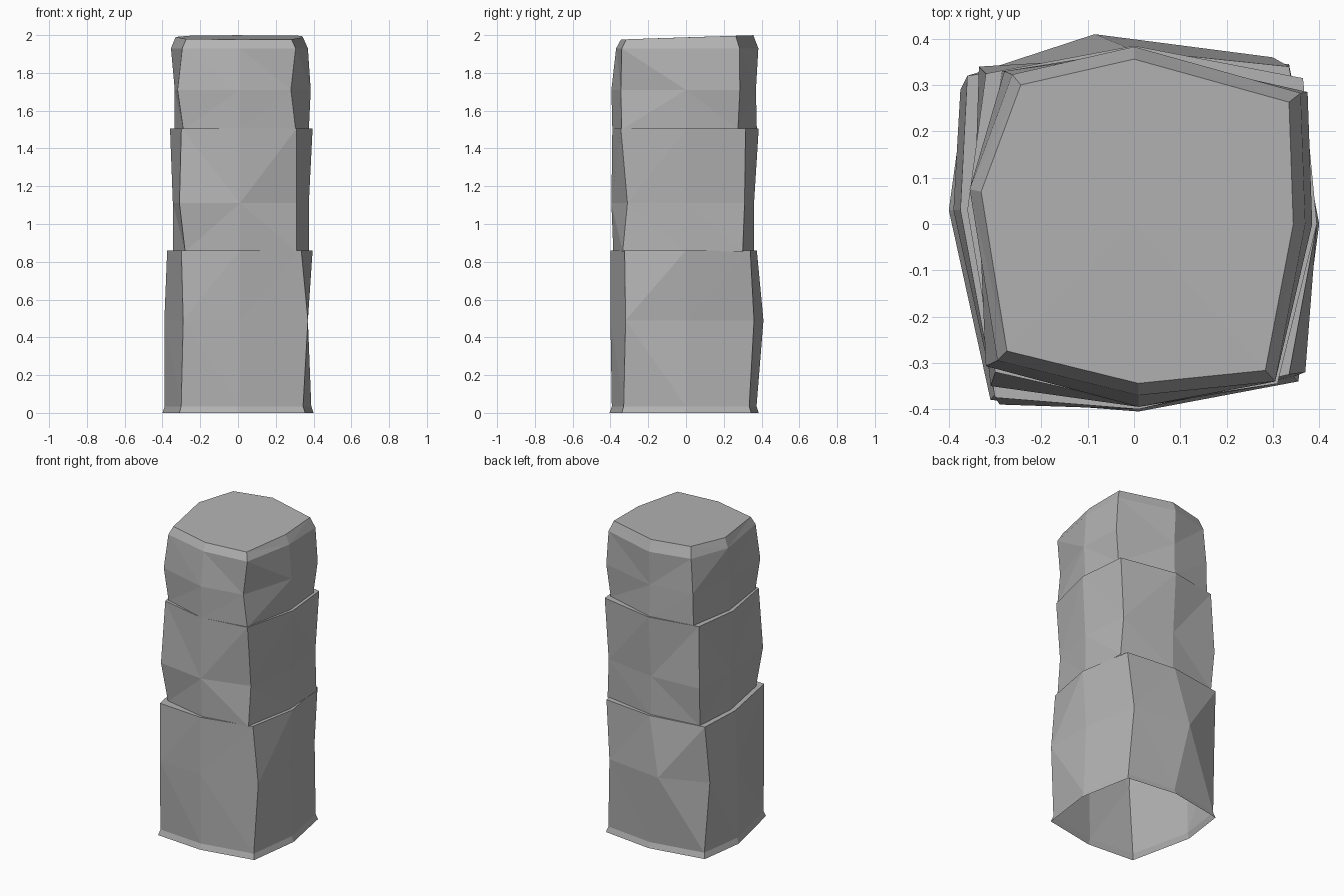
import bpy
import bmesh

cube = bpy.data.objects.get("Cube")
if cube:
    bpy.data.objects.remove(cube, do_unlink=True)

# Plain weathered stone
stone = bpy.data.materials.new("grey_stone")
stone.use_nodes = True
stone.diffuse_color = (0.45, 0.45, 0.45, 1)
shader = stone.node_tree.nodes["Principled BSDF"]
shader.inputs["Base Color"].default_value = stone.diffuse_color
shader.inputs["Roughness"].default_value = 0.9


def ring(z, corners, reach, left_drift=0.03, back_drift=0.0):
    """Eight-sided uneven section: four corners and the reach of each side's middle."""
    front_left, front_right, back_right, back_left = corners
    front, right, back, left = reach
    outline = [
        front_left, (0.01, -front), front_right, (right, 0),
        back_right, (back_drift, back), back_left, (-left, left_drift),
    ]
    return [(x, y, z) for x, y in outline]


def inset(section, scale, z, slope=0.0):
    """Scaled copy of a section at another height, used for foot and shoulder bevels."""
    return [(x * scale, y * scale, z + slope * y) for x, y, _ in section]


def build_block(name, sections):
    """Skin the sections from bottom to top and close the top with a fan."""
    bm = bmesh.new()
    loops = [[bm.verts.new(p) for p in section] for section in sections]
    for low, high in zip(loops, loops[1:]):
        for i in range(len(low)):
            j = (i + 1) % len(low)
            bm.faces.new((low[i], low[j], high[j], high[i]))
    top = loops[-1]
    height = sum(v.co.z for v in top) / len(top)
    centre = bm.verts.new((0, 0, height))
    for i in range(len(top)):
        bm.faces.new((top[i], top[(i + 1) % len(top)], centre))
    bmesh.ops.triangulate(bm, faces=bm.faces[:], quad_method="SHORT_EDGE")
    mesh = bpy.data.meshes.new(name)
    bm.to_mesh(mesh)
    bm.free()
    mesh.materials.append(stone)
    block = bpy.data.objects.new(name, mesh)
    bpy.context.collection.objects.link(block)
    return block


# Bottom block with a slightly flared foot, open underneath
foot = ring(0, [(-.31, -.38), (.355, -.34), (.335, .345), (-.36, .32)],
            (.405, .4, .385, .4))
belly = ring(.49, [(-.29, -.39), (.37, -.32), (.3, .36), (-.375, .29)],
             (.4, .37, .41, .39), back_drift=-.085)
rim = ring(.86, [(-.3, -.375), (.335, -.325), (.335, .34), (-.36, .32)],
           (.4, .395, .375, .375))
build_block("bottom_block", [foot, inset(foot, .97, .035), belly, rim])

# Middle block, pinched at its waist
base = ring(.855, [(-.28, -.32), (.31, -.335), (.355, .3), (-.325, .32)],
            (.385, .375, .36, .345))
waist = ring(1.11, [(-.31, -.35), (.31, -.31), (.34, .31), (-.335, .34)],
             (.395, .375, .36, .345))
rim = ring(1.505, [(-.3, -.32), (.31, -.345), (.365, .315), (-.32, .325)],
           (.39, .395, .385, .36))
build_block("middle_block", [base, waist, rim])

# Top block with a bevelled shoulder and a gently sloping cap
base = ring(1.5, [(-.29, -.3), (.305, -.34), (.35, .275), (-.285, .33)],
            (.39, .375, .375, .335))
waist = ring(1.71, [(-.32, -.307), (.28, -.345), (.375, .285), (-.28, .33)],
             (.395, .385, .37, .335))
shoulder = ring(1.93, [(-.295, -.295), (.305, -.34), (.36, .283), (-.263, .323)],
                (.37, .37, .383, .355), left_drift=.075)
cap = inset(shoulder, .93, 1.988, slope=.03)
build_block("top_block", [base, waist, shoulder, cap])
